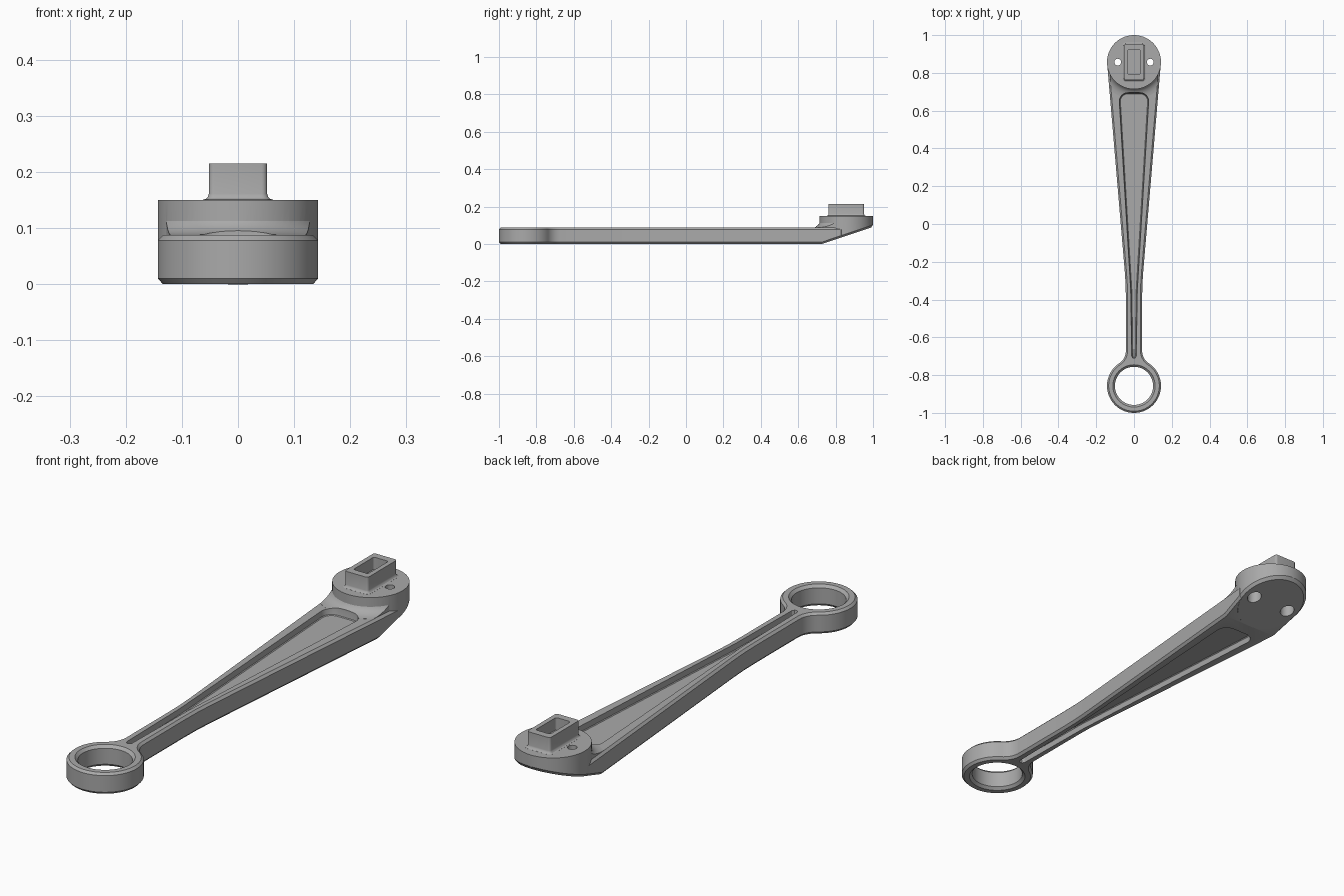
import bpy, bmesh, math
from math import sin, cos, radians, sqrt

if "Cube" in bpy.data.objects:
    bpy.data.objects.remove(bpy.data.objects["Cube"])

HEAD_Y, RING_Y, R = 0.857, -0.857, 0.143
TOP = 0.087


def arc(cx, cy, r, a0, a1, n):
    return [(cx + r * cos(radians(a0 + (a1 - a0) * i / n)),
             cy + r * sin(radians(a0 + (a1 - a0) * i / n))) for i in range(n + 1)]


def mirrored(half):
    """Close a right-hand outline (bottom to top) with its mirror image."""
    return half + [(-x, y) for x, y in reversed(half) if x > 1e-5]


def inset(pts, d):
    """Move a counter-clockwise outline inwards by d."""
    out, n = [], len(pts)
    for i, (x, y) in enumerate(pts):
        (ax, ay), (bx, by) = pts[i - 1], pts[(i + 1) % n]
        l1, l2 = math.hypot(x - ax, y - ay), math.hypot(bx - x, by - y)
        n1 = (-(y - ay) / l1, (x - ax) / l1)
        n2 = (-(by - y) / l2, (bx - x) / l2)
        k = d / max(0.4, 1 + n1[0] * n2[0] + n1[1] * n2[1])
        out.append((x + (n1[0] + n2[0]) * k, y + (n1[1] + n2[1]) * k))
    return out


def slope(y):
    """Height of the underside, which rises below the head."""
    return max(0.0, (y - 0.725) * 0.335)


def loft(name, layers, sloped=False, drop=0.0):
    """Solid through a stack of (outline, z) layers."""
    bm = bmesh.new()
    rings = [[bm.verts.new((x, y, z)) for x, y in pts] for pts, z in layers]
    n = len(rings[0])
    for a, b in zip(rings, rings[1:]):
        for i in range(n):
            j = (i + 1) % n
            bm.faces.new((a[i], a[j], b[j], b[i]))
    bm.faces.new(rings[0][::-1])
    bm.faces.new(rings[-1])
    if sloped:
        bmesh.ops.bisect_plane(bm, geom=bm.verts[:] + bm.edges[:] + bm.faces[:],
                               plane_co=(0, 0.725, 0), plane_no=(0, 1, 0))
        for v in bm.verts:
            if v.co.z < 0.03:
                v.co.z += slope(v.co.y) - drop
    bmesh.ops.recalc_face_normals(bm, faces=bm.faces[:])
    me = bpy.data.meshes.new(name)
    bm.to_mesh(me)
    bm.free()
    ob = bpy.data.objects.new(name, me)
    bpy.context.collection.objects.link(ob)
    return ob


def turned(name, cx, cy, profile, n=64):
    """Round solid from (radius, z) pairs."""
    return loft(name, [(arc(cx, cy, r, 0, 360, n)[:-1], z) for r, z in profile])


def rounded_rect(hw, hl, r, cy):
    pts = []
    for sx, sy, a in ((1, -1, -90), (1, 1, 0), (-1, 1, 90), (-1, -1, 180)):
        pts += arc(sx * (hw - r), cy + sy * (hl - r), r, a, a + 90, 5)
    return pts


def combine(target, other, operation):
    mod = target.modifiers.new(operation, 'BOOLEAN')
    mod.operation, mod.solver, mod.object = operation, 'EXACT', other
    bpy.context.view_layer.objects.active = target
    bpy.ops.object.modifier_apply(modifier=mod.name)
    bpy.data.objects.remove(other, do_unlink=True)


# Arm with ring end, chamfered above and below
neck, fr = 0.043, 0.08
fx = neck + fr
fy = sqrt((R + fr) ** 2 - fx ** 2)
ang = math.degrees(math.atan2(fy, fx))
half = arc(0, RING_Y, R, -90, ang, 36)
half += arc(fx, RING_Y + fy, fr, 180 + ang, 180, 10)[1:]
half += [(0.043, -0.40), (0.0445, -0.32), (0.049, -0.25), (0.1405, 0.83), (0.09, 0.88)]
outline = mirrored(half)
arm = loft("crank_arm", [(inset(outline, 0.009), 0), (outline, 0.01),
                         (outline, TOP - 0.009), (inset(outline, 0.009), TOP)], True)

# Round head with sloping, chamfered underside
circle = arc(0, HEAD_Y, R, 0, 360, 72)[:-1]
head = loft("head", [(inset(circle, 0.01), 0), (circle, 0.011), (circle, 0.15)], True, 0.0005)

# Concave skirt between head and arm, trimmed to the arm width
skirt = turned("skirt", 0, HEAD_Y, [(0.195, 0.07), (0.195, TOP + 0.0005)] +
               [(0.195 - 0.055 * sin(radians(a)), 0.1235 - 0.036 * cos(radians(a)))
                for a in range(15, 91, 15)])
trim_shape = inset(outline, 0.0095)
combine(skirt, loft("trim", [(trim_shape, 0.05), (trim_shape, 0.2)]), 'INTERSECT')

# Hollow rectangular boss with a filleted foot
rect = rounded_rect(0.052, 0.095, 0.01, HEAD_Y)
boss = loft("boss", [(inset(rect, -d), z) for d, z in
                     ((0.01, 0.135), (0.01, 0.1503), (0.005, 0.152),
                      (0.0015, 0.156), (0, 0.161), (0, 0.215))])
for part in (head, skirt, boss):
    combine(arm, part, 'UNION')
socket = rounded_rect(0.033, 0.066, 0.008, HEAD_Y)
combine(arm, loft("socket", [(socket, 0.165), (socket, 0.25)]), 'DIFFERENCE')


# Tapered pockets in the upper and lower faces
def pocket(end):
    p = [(0.006, -0.71), (0.012, -0.70), (0.0175, -0.35)]
    p += arc(0.078 - 0.045, end - 0.06, 0.045, 0, 90, 8)
    return mirrored(p)


up, low = pocket(0.71), pocket(0.68)
combine(arm, loft("upper_pocket", [(inset(up, 0.006), 0.062), (inset(up, 0.003), 0.065),
                                   (up, TOP), (up, 0.14)]), 'DIFFERENCE')
combine(arm, loft("lower_pocket", [(low, -0.02), (low, 0.0), (inset(low, 0.003), 0.022),
                                   (inset(low, 0.006), 0.025)]), 'DIFFERENCE')

# Ring bore with chamfered rims
combine(arm, turned("bore", 0, RING_Y, [(0.112, -0.02), (0.112, 0.0), (0.101, 0.011),
                                        (0.101, TOP - 0.011), (0.112, TOP), (0.112, 0.12)]),
        'DIFFERENCE')

# Counterbored screw holes beside the boss
for side in (-1, 1):
    combine(arm, turned("screw_hole", side * 0.086, HEAD_Y,
                        [(0.028, -0.05), (0.028, 0.11), (0.018, 0.11), (0.018, 0.2)], 32),
            'DIFFERENCE')

# Finish
grey = bpy.data.materials.new("plain grey")
grey.diffuse_color = (0.4, 0.4, 0.4, 1)
grey.use_nodes = True
grey.node_tree.nodes["Principled BSDF"].inputs["Base Color"].default_value = grey.diffuse_color
arm.data.materials.clear()
arm.data.materials.append(grey)
for p in arm.data.polygons:
    p.material_index = 0
bpy.ops.object.select_all(action='DESELECT')
arm.select_set(True)
bpy.context.view_layer.objects.active = arm
bpy.ops.object.shade_smooth_by_angle(angle=radians(28))
